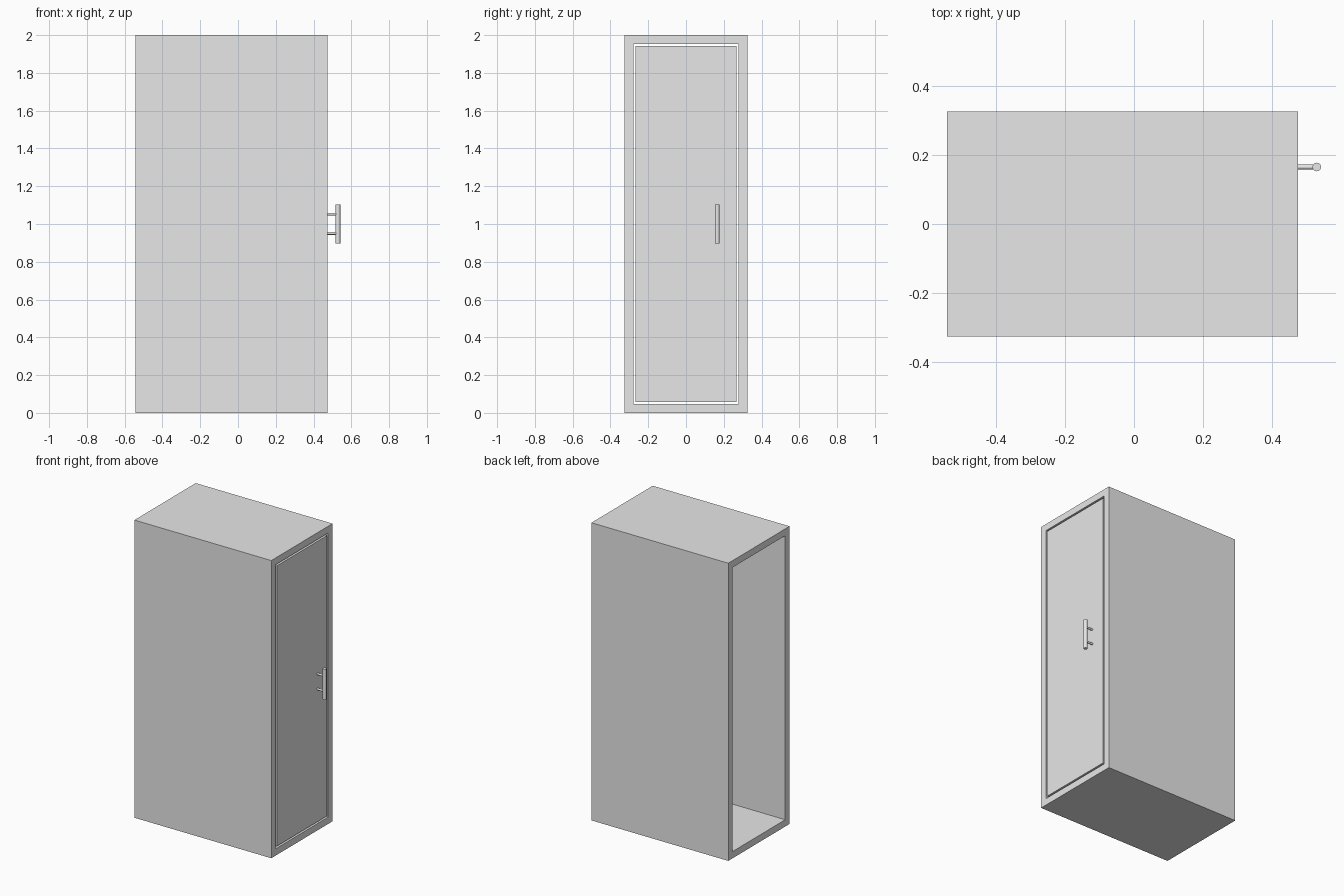
import bpy
import bmesh
from math import radians
from mathutils import Matrix, Vector

cube = bpy.data.objects.get("Cube")
if cube:
    bpy.data.objects.remove(cube, do_unlink=True)

BACK, FRONT = -0.542, 0.475     # body extent along x
HALF_W, HEIGHT, WALL = 0.325, 2.0, 0.046
GAP = 0.012                     # clearance around the door
DOOR_T = 0.045

grey = bpy.data.materials.new("plain grey")
grey.use_nodes = True
grey.diffuse_color = (0.8, 0.8, 0.8, 1)
grey.node_tree.nodes["Principled BSDF"].inputs["Base Color"].default_value = grey.diffuse_color


def finish(name, bm):
    bmesh.ops.recalc_face_normals(bm, faces=bm.faces)
    mesh = bpy.data.meshes.new(name)
    bm.to_mesh(mesh)
    bm.free()
    mesh.materials.append(grey)
    obj = bpy.data.objects.new(name, mesh)
    bpy.context.collection.objects.link(obj)
    return obj


def box(name, low, high):
    low, high = Vector(low), Vector(high)
    bm = bmesh.new()
    bmesh.ops.create_cube(bm, size=1, matrix=Matrix.Translation((low + high) / 2)
                          @ Matrix.Diagonal((*(high - low), 1)))
    return finish(name, bm)


def rod(name, centre, radius, length, turn=0):
    bm = bmesh.new()
    bmesh.ops.create_cone(bm, cap_ends=True, segments=16, radius1=radius, radius2=radius,
                          depth=length, matrix=Matrix.Translation(centre)
                          @ Matrix.Rotation(radians(turn), 4, "Y"))
    obj = finish(name, bm)
    bpy.ops.object.select_all(action="DESELECT")
    obj.select_set(True)
    bpy.context.view_layer.objects.active = obj
    bpy.ops.object.shade_smooth_by_angle(angle=radians(40))


def ring(bm, x, inset):
    """Rectangle of vertices across the body, inset from its outline."""
    y, low, high = HALF_W - inset, inset, HEIGHT - inset
    return [bm.verts.new((x, *p)) for p in ((-y, low), (y, low), (y, high), (-y, high))]


# Hollow cabinet shell, open at both ends
bm = bmesh.new()
loops = [ring(bm, BACK, 0), ring(bm, FRONT, 0), ring(bm, FRONT, WALL), ring(bm, BACK, WALL)]
for a, b in zip(loops, loops[1:] + loops[:1]):
    for i in range(4):
        j = (i + 1) % 4
        bm.faces.new((a[i], a[j], b[j], b[i]))
finish("cabinet_shell", bm)

# Door set flush in the opening
edge = WALL + GAP
box("door", (FRONT - DOOR_T, edge - HALF_W, edge), (FRONT, HALF_W - edge, HEIGHT - edge))

# Bar handle on two posts
HANDLE_X, HANDLE_Y = 0.529, 0.165
rod("handle_bar", (HANDLE_X, HANDLE_Y, 1.0), 0.0125, 0.205)
for label, z in (("lower", 0.95), ("upper", 1.052)):
    rod(f"handle_post_{label}", ((FRONT + HANDLE_X) / 2, HANDLE_Y, z),
        0.007, HANDLE_X - FRONT, turn=90)
